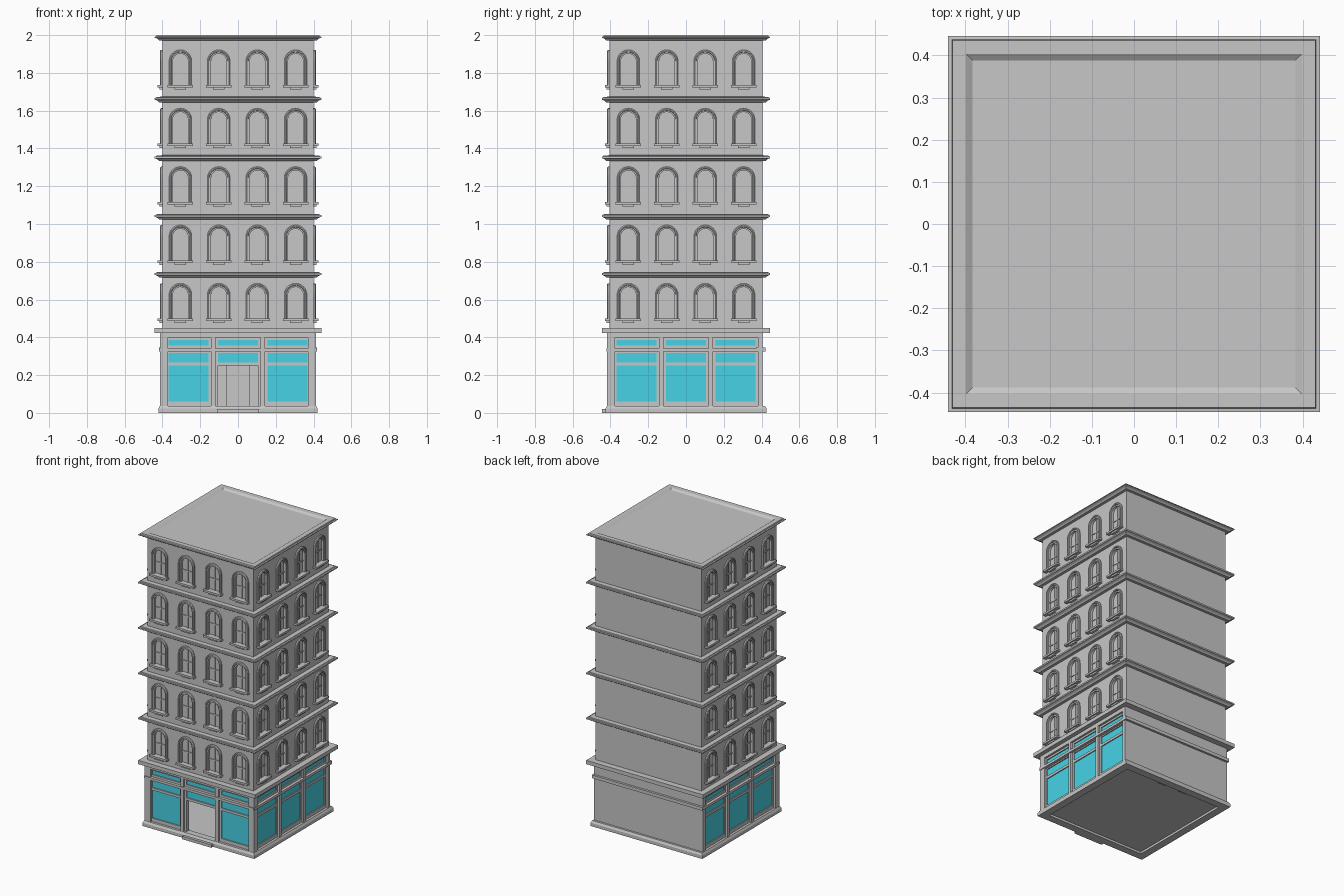
import bpy, bmesh, math
from mathutils import Matrix

old = bpy.data.objects.get("Cube")
if old:
    bpy.data.objects.remove(old)


def material(name, rgb):
    m = bpy.data.materials.new(name)
    m.use_nodes = True
    m.diffuse_color = (*rgb, 1)
    m.node_tree.nodes["Principled BSDF"].inputs["Base Color"].default_value = (*rgb, 1)
    return m


STONE = material("grey stone", (0.57, 0.57, 0.57))
GLASS = material("turquoise glass", (0.063, 0.65, 0.79))

HX, HY = 0.40, 0.405                      # wall half sizes
SIDES = [("front", 0, HY), ("left", 90, HX), ("right", -90, HX)]


def finish(name, bm, mat=STONE, angle=0):
    bmesh.ops.rotate(bm, verts=bm.verts, matrix=Matrix.Rotation(math.radians(angle), 3, "Z"))
    bmesh.ops.recalc_face_normals(bm, faces=bm.faces)
    me = bpy.data.meshes.new(name)
    bm.to_mesh(me)
    bm.free()
    me.materials.append(mat)
    ob = bpy.data.objects.new(name, me)
    bpy.context.collection.objects.link(ob)
    return ob


def box(bm, x0, x1, y0, y1, z0, z1):
    m = Matrix.Translation(((x0 + x1) / 2, (y0 + y1) / 2, (z0 + z1) / 2))
    m = m @ Matrix.Diagonal((x1 - x0, y1 - y0, z1 - z0, 1))
    bmesh.ops.create_cube(bm, size=1, matrix=m)


def sweep(bm, loops, close_path):
    """Skin a list of closed cross-sections."""
    rows = [[bm.verts.new(p) for p in loop] for loop in loops]
    n = len(rows[0])
    for i in range(len(rows) if close_path else len(rows) - 1):
        a, b = rows[i], rows[(i + 1) % len(rows)]
        for j in range(n):
            bm.faces.new((a[j], a[(j + 1) % n], b[(j + 1) % n], b[j]))
    if not close_path:
        bm.faces.new(rows[0])
        bm.faces.new(rows[-1][::-1])


def moulding(name, profile, z):
    """Run an (outward, height) profile around the building."""
    bm = bmesh.new()
    corners = [(-1, -1), (1, -1), (1, 1), (-1, 1)]
    sweep(bm, [[(sx * (HX + o), sy * (HY + o), z + h) for o, h in profile]
               for sx, sy in corners], True)
    return finish(name, bm)


def arch(cx, top, inset, y):
    """Open arch outline, from bottom left over the top to bottom right."""
    r, cz = 0.06 - inset, top - 0.06
    pts = [(cx - r, y, top - 0.19)]
    pts += [(cx - r * math.cos(math.pi * i / 12), y, cz + r * math.sin(math.pi * i / 12))
            for i in range(13)]
    return pts + [(cx + r, y, top - 0.19)]


COLUMNS = [-0.305, -0.102, 0.102, 0.305]
TOPS = [0.686 + 0.309 * i for i in range(5)]
RECESS = 0.012

# Upper wall with arched recesses; its top is the sunken roof
bm = bmesh.new()
box(bm, -HX, HX, -HY, HY, 0.43, 1.99)
wall = finish("upper_wall", bm)
for side, angle, d in SIDES:
    bm = bmesh.new()
    for top in TOPS:
        for cx in COLUMNS:
            sweep(bm, [arch(cx, top, 0.019, -d - 0.05), arch(cx, top, 0.019, -d + RECESS)], False)
    cutter = finish(side + "_window_cutter", bm, STONE, angle)
    cutter.hide_render = True
    mod = wall.modifiers.new("windows", "BOOLEAN")
    mod.operation, mod.solver, mod.object = "DIFFERENCE", "EXACT", cutter
    bpy.context.view_layer.objects.active = wall
    bpy.ops.object.modifier_apply(modifier=mod.name)
    bpy.data.objects.remove(cutter)

# Arched window frames, glazing bars and sills
FRAME = [(0, -0.003), (0, 0.008), (0.005, 0.012), (0.01, 0.012), (0.012, 0.006),
         (0.02, 0.005), (0.02, -0.003)]
for side, angle, d in SIDES:
    frames, bars, sills = bmesh.new(), bmesh.new(), bmesh.new()
    for top in TOPS:
        for cx in COLUMNS:
            curves = [arch(cx, top, inset, -d - out) for inset, out in FRAME]
            sweep(frames, list(zip(*curves)), False)
            y0, y1 = -d + RECESS - 0.005, -d + RECESS + 0.005
            box(bars, cx - 0.004, cx + 0.004, y0, y1, top - 0.19, top - 0.018)
            box(bars, cx - 0.041, cx + 0.041, y0, y1, top - 0.114, top - 0.106)
            box(sills, cx - 0.067, cx + 0.067, -d - 0.025, -d + 0.02, top - 0.2, top - 0.187)
            box(sills, cx - 0.03, cx + 0.03, -d - 0.016, -d + 0.01, top - 0.211, top - 0.2)
    finish(side + "_window_frames", frames, STONE, angle)
    finish(side + "_window_bars", bars, STONE, angle)
    finish(side + "_window_sills", sills, STONE, angle)

# Floor bands and roof cornice
UNDER = [(-0.02, -0.028), (0.018, -0.028), (0.026, -0.02), (0.034, -0.016), (0.041, -0.014)]
BAND = UNDER + [(0.041, -0.004), (0.032, -0.003), (0.03, 0.001), (-0.02, 0.003)]
ROOF = UNDER + [(0.041, -0.009), (0.032, -0.008), (0.03, 0), (-0.002, 0), (-0.02, -0.012)]
for i, z in enumerate((0.745, 1.052, 1.362, 1.672)):
    moulding("floor_band_%d" % (i + 1), BAND, z)
moulding("roof_cornice", ROOF, 2.0)

# Hollow ground floor with an open doorway
bm = bmesh.new()
box(bm, -0.385, 0.385, -0.39, 0.395, 0.015, 0.03)
for x in (-0.385, 0.37):
    box(bm, x, x + 0.015, -0.39, 0.395, 0.03, 0.44)
for x0, x1 in ((-0.37, -0.11), (0.11, 0.37)):
    box(bm, x0, x1, -0.39, -0.375, 0.03, 0.44)
box(bm, -0.11, 0.11, -0.39, -0.375, 0.252, 0.44)
box(bm, -0.412, 0.412, 0.39, HY, 0.015, 0.44)
finish("ground_walls", bm)
moulding("base_plinth", [(-0.03, 0), (0.022, 0), (0.022, 0.022), (0.014, 0.036), (-0.03, 0.036)], 0)
moulding("shop_cornice", [(-0.03, -0.026), (0.041, -0.026), (0.041, 0), (-0.02, 0)], 0.45)
bm = bmesh.new()
box(bm, -HX - 0.017, HX + 0.017, HY - 0.035, HY + 0.015, 0.325, 0.347)
finish("back_ledge", bm)

# Shopfronts: pilasters, rails, glazing bars and glass
BAYS = [(-0.38, -0.143), (-0.12, 0.12), (0.143, 0.38)]
for side, angle, d in SIDES:
    piers, bars, glass = bmesh.new(), bmesh.new(), bmesh.new()
    face, back = -d - 0.012, -d + 0.03
    edges = {"front": (-0.412, 0.412), "left": (-0.417, 0.404), "right": (-0.404, 0.417)}
    e0, e1 = edges[side]
    for u0, u1 in ((e0, -0.38), (-0.143, -0.12), (0.12, 0.143), (0.38, e1)):
        box(piers, u0, u1, face, back, 0.03, 0.43)
    for z0, z1, out in ((0.325, 0.342, 0.005), (0.398, 0.43, 0)):
        box(piers, e0, e1, face - out, back, z0, z1)
    for u0, u1 in BAYS:
        door = side == "front" and u0 == -0.12
        low = 0.25 if door else 0.036
        for a, b in ((u0, u0 + 0.013), (u1 - 0.013, u1)):
            box(bars, a, b, -d + 0.002, back, 0.036, 0.4)
        rails = [(0.25, 0.267), (0.317, 0.327), (0.34, 0.357), (0.385, 0.4)]
        if not door:
            rails.append((0.034, 0.06))
        for z0, z1 in rails:
            box(bars, u0, u1, -d + 0.002, back, z0, z1)
        for z0, z1 in ((0.355, 0.387), (0.265, 0.319), (0.058, 0.252)):
            if z1 > low + 0.01:
                box(glass, u0 + 0.012, u1 - 0.012, -d + 0.009, -d + 0.017, z0, z1)
    finish(side + "_shop_piers", piers, STONE, angle)
    finish(side + "_shop_bars", bars, STONE, angle)
    finish(side + "_shop_glass", glass, GLASS, angle)

# Posts inside the entrance hall, and the step
bm = bmesh.new()
for x in (-0.11, 0.058):
    box(bm, x, x + 0.052, 0.36, 0.392, 0.005, 0.255)
finish("hall_posts", bm)
bm = bmesh.new()
box(bm, -0.11, 0.11, -0.445, -HY, 0, 0.02)
finish("entrance_step", bm)
